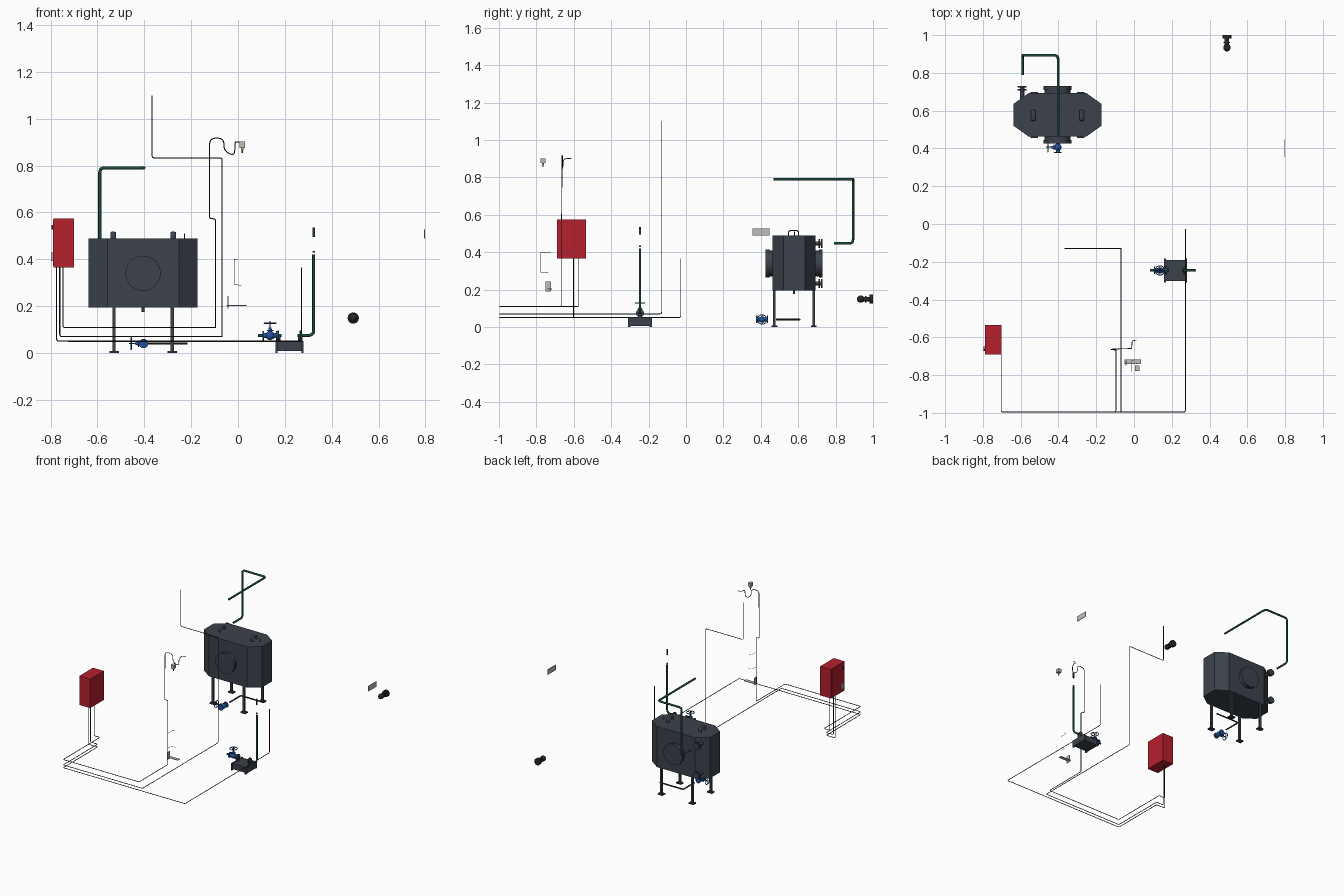
import bpy, bmesh, math
from mathutils import Vector, Matrix

if "Cube" in bpy.data.objects:
    bpy.data.objects.remove(bpy.data.objects["Cube"])

def material(name, rgb):
    m = bpy.data.materials.new(name)
    m.diffuse_color = (*rgb, 1)
    m.use_nodes = True
    m.node_tree.nodes["Principled BSDF"].inputs["Base Color"].default_value = m.diffuse_color
    return m

SLATE = material("slate", (0.045, 0.055, 0.072))
RED = material("red", (0.47, 0.014, 0.028))
GREEN = material("green", (0.012, 0.075, 0.045))
BLUE = material("blue", (0.015, 0.085, 0.33))
BLACK = material("black", (0.02, 0.02, 0.022))
BRASS = material("brass", (0.5, 0.35, 0.08))
GREY = material("light_grey", (0.5, 0.52, 0.54))
I = Matrix.Identity(4)

def smooth(o):
    bpy.ops.object.select_all(action='DESELECT')
    o.select_set(True)
    bpy.context.view_layer.objects.active = o
    bpy.ops.object.shade_smooth_by_angle(angle=math.radians(35))

def finish(bm, name, mat, round_=False):
    bmesh.ops.recalc_face_normals(bm, faces=bm.faces)
    me = bpy.data.meshes.new(name)
    bm.to_mesh(me)
    bm.free()
    o = bpy.data.objects.new(name, me)
    bpy.context.collection.objects.link(o)
    me.materials.append(mat)
    if round_:
        smooth(o)
    return o

def box(name, lo, hi, mat):
    lo, hi = Vector(lo), Vector(hi)
    bm = bmesh.new()
    bmesh.ops.create_cube(bm, size=1, matrix=Matrix.Translation((lo + hi) / 2) @ Matrix.Diagonal((*(hi - lo), 1)))
    return finish(bm, name, mat)

def cyl(name, a, b, r, mat, M=I, n=24, r2=None):
    a, b = M @ Vector(a), M @ Vector(b)
    d = b - a
    bm = bmesh.new()
    bmesh.ops.create_cone(bm, cap_ends=True, segments=n, radius1=r, radius2=r if r2 is None else r2, depth=d.length,
                          matrix=Matrix.Translation((a + b) / 2) @ d.to_track_quat('Z', 'Y').to_matrix().to_4x4())
    return finish(bm, name, mat, True)

def ball(name, c, r, mat, M=I, s=(1, 1, 1)):
    bm = bmesh.new()
    bmesh.ops.create_uvsphere(bm, u_segments=20, v_segments=12, radius=r,
                              matrix=M @ Matrix.Translation(c) @ Matrix.Diagonal((*s, 1)))
    return finish(bm, name, mat, True)

def pipe(name, pts, r, mat, bend=0.0, M=I, closed=False, res=3):
    """Tube along a path whose inner corners are rounded by the bend radius."""
    P = [M @ Vector(p) for p in pts]
    path = [P[0]]
    for p, c, q in zip(P, P[1:], P[2:]):
        if not bend:
            path.append(c)
            continue
        u, v = p - c, q - c
        k = min(bend, u.length * 0.49, v.length * 0.49)
        s, e = c + u.normalized() * k, c + v.normalized() * k
        for i in range(6):
            t = i / 5
            path.append(s * (1 - t) ** 2 + c * 2 * t * (1 - t) + e * t * t)
    path.append(P[-1])
    cu = bpy.data.curves.new(name, 'CURVE')
    cu.dimensions = '3D'
    cu.bevel_depth, cu.bevel_resolution, cu.use_fill_caps = r, res, True
    sp = cu.splines.new('POLY')
    sp.points.add(len(path) - 1)
    for w, p in zip(sp.points, path):
        w.co = (*p, 1)
    sp.use_cyclic_u = closed
    cu.materials.append(mat)
    o = bpy.data.objects.new(name, cu)
    bpy.context.collection.objects.link(o)
    bpy.ops.object.select_all(action='DESELECT')
    o.select_set(True)
    bpy.context.view_layer.objects.active = o
    bpy.ops.object.convert(target='MESH')
    smooth(o)
    return o

def valve(name, M):
    """Gate valve: local X is the pipe axis, local Z the stem."""
    ball(name + "_body", (0, 0, 0), 0.02, BLUE, M, (1, 0.85, 0.95))
    cyl(name + "_bore", (-0.03, 0, 0), (0.03, 0, 0), 0.011, BLUE, M)
    for s in (-1, 1):
        cyl(name + "_flange", (s * 0.026, 0, 0), (s * 0.032, 0, 0), 0.02, BLUE, M)
    cyl(name + "_bonnet", (0, 0, 0.01), (0, 0, 0.034), 0.01, BLUE, M, r2=0.006)
    cyl(name + "_bonnet_flange", (0, 0, 0.019), (0, 0, 0.024), 0.014, BLUE, M)
    cyl(name + "_stem", (0, 0, 0.03), (0, 0, 0.062), 0.0025, BLACK, M, 12)
    ring = [(0.025 * math.cos(i * math.pi / 12), 0.025 * math.sin(i * math.pi / 12), 0.053) for i in range(24)]
    pipe(name + "_wheel", ring, 0.0026, BLUE, M=M, closed=True)
    for i in (0, 6):
        cyl(name + "_spoke", ring[i], ring[i + 12], 0.0016, BLUE, M, 8)

# Tank: chamfered octagonal prism with rim lines
TX, TY = -0.405, 0.578
bm = bmesh.new()
oct_ = [(0.153, 0.115), (0.233, 0.058), (0.233, -0.058), (0.153, -0.115)]
oct_ += [(-x, -y) for x, y in oct_]
f = bm.faces.new([bm.verts.new((TX + x, TY + y, 0.194)) for x, y in oct_])
up = bmesh.ops.extrude_face_region(bm, geom=[f])
bmesh.ops.translate(bm, vec=(0, 0, 0.295), verts=[v for v in up['geom'] if isinstance(v, bmesh.types.BMVert)])
finish(bm, "tank_body", SLATE)
for s in (-1, 1):
    cyl("manway_neck", (TX, TY + s * 0.11, 0.34), (TX, TY + s * 0.14, 0.34), 0.069, SLATE, n=40)
    cyl("manway_cover", (TX, TY + s * 0.132, 0.34), (TX, TY + s * 0.152, 0.34), 0.075, SLATE, n=40)
    # Legs, feet and lifting handles
    x = TX + s * 0.124
    for y in (0.472, 0.683):
        box("leg", (x - 0.007, y - 0.007, 0.008), (x + 0.007, y + 0.007, 0.21), SLATE)
        box("foot", (x - 0.02, y - 0.016, 0), (x + 0.02, y + 0.016, 0.008), SLATE)
    h = pipe("lifting_handle", [(0, 0.549, 0.48), (0, 0.549, 0.515), (0, 0.601, 0.515), (0, 0.601, 0.48)],
             0.003, SLATE, 0.01)
    h.scale.x, h.location.x = 4, TX + s * 0.128
cyl("tank_drain_stub", (TX, TY, 0.175), (TX, TY, 0.2), 0.006, SLATE)
cyl("tank_vent_pin", (-0.228, 0.58, 0.485), (-0.228, 0.58, 0.511), 0.002, SLATE, n=10)
# Rear nozzles, upper and lower
for z in (0.447, 0.233):
    cyl("nozzle_neck", (-0.592, 0.65, z), (-0.592, 0.725, z), 0.011, SLATE)
    for y in (0.708, 0.722):
        cyl("nozzle_flange", (-0.592, y, z), (-0.592, y + 0.008, z), 0.024, SLATE)

# Green pipe over the tank
pipe("tank_inlet_pipe", [(-0.402, 0.468, 0.79), (-0.402, 0.893, 0.79), (-0.59, 0.893, 0.79),
                         (-0.59, 0.893, 0.447), (-0.59, 0.79, 0.447)], 0.0068, GREEN, 0.02, res=4)
# Drain pipe and valve at the tank foot
pipe("drain_pipe", [(-0.403, 0.48, 0.04), (-0.403, 0.607, 0.04), (-0.216, 0.607, 0.04)], 0.005, BLACK, 0.015)
valve("drain_valve", Matrix(((0, 0, -1, -0.403), (1, 0, 0, 0.407), (0, -1, 0, 0.04), (0, 0, 0, 1))))

# Control cabinet with door fittings on the left side
box("cabinet", (-0.788, -0.69, 0.365), (-0.701, -0.534, 0.575), RED)
box("cabinet_door", (-0.79, -0.684, 0.371), (-0.786, -0.54, 0.569), RED)
box("cabinet_lock", (-0.796, -0.672, 0.527), (-0.789, -0.66, 0.547), BLACK)
box("cabinet_control_box", (-0.798, -0.668, 0.392), (-0.789, -0.645, 0.428), GREY)

# Three conduits leaving the cabinet
W, E = -0.703, -0.996
pipe("pump_conduit", [(-0.774, -0.602, 0.37), (-0.774, -0.602, 0.05), (W, -0.602, 0.05), (W, E, 0.05),
                      (0.272, E, 0.05), (0.272, -0.028, 0.05), (0.272, -0.028, 0.365)], 0.0022, BLACK, 0.01, res=2)
pipe("riser_conduit", [(-0.761, -0.602, 0.37), (-0.761, -0.602, 0.07), (W, -0.602, 0.07), (W, E, 0.07),
                       (-0.068, E, 0.07), (-0.068, -0.13, 0.07), (-0.068, -0.13, 0.833),
                       (-0.367, -0.13, 0.833), (-0.367, -0.13, 1.1)], 0.0022, BLACK, 0.01, res=2)
pipe("sensor_conduit", [(-0.748, -0.576, 0.37), (-0.748, -0.576, 0.109), (W, -0.576, 0.109), (W, E, 0.109),
                        (-0.096, E, 0.109), (-0.096, -0.667, 0.109), (-0.096, -0.667, 0.573),
                        (-0.121, -0.665, 0.573), (-0.121, -0.663, 0.87)], 0.0022, BLACK, 0.01, res=2)
pipe("sensor_hose", [(-0.121, -0.663, 0.865), (-0.121, -0.663, 0.917), (-0.06, -0.66, 0.917), (-0.06, -0.66, 0.862),
                     (-0.015, -0.66, 0.84), (-0.012, -0.655, 0.9), (-0.01, -0.618, 0.9), (0.012, -0.615, 0.9)],
     0.0022, BLACK, 0.034, res=2)
# Small transmitter
box("transmitter_case", (0.006, -0.778, 0.876), (0.03, -0.75, 0.902), GREY)
cyl("transmitter_neck", (0.018, -0.764, 0.865), (0.018, -0.764, 0.878), 0.006, BRASS, n=12)
cyl("transmitter_tip", (0.018, -0.764, 0.854), (0.018, -0.764, 0.866), 0.003, BLACK, n=12)
# Bracket and wire
box("bracket_plate", (-0.05, -0.741, 0.201), (0.036, -0.717, 0.205), GREY)
box("bracket_upright", (-0.044, -0.75, 0.19), (-0.04, -0.722, 0.243), GREY)
pipe("sensor_wire", [(0, -0.723, 0.4), (-0.015, -0.725, 0.4), (-0.015, -0.78, 0.4), (-0.015, -0.78, 0.293),
                     (-0.015, -0.74, 0.293), (0.015, -0.738, 0.288)], 0.0011, GREY, 0.006, res=1)

# Pump block with end plates
PY = -0.246
box("pump_block", (0.168, PY - 0.056, 0.008), (0.272, PY + 0.056, 0.048), SLATE)
for x in (0.16, 0.271):
    for y in (PY - 0.064, PY + 0.05):
        box("pump_foot", (x, y, 0), (x + 0.009, y + 0.014, 0.05), SLATE)
    box("pump_end_plate", (x, PY - 0.06, 0.004), (x + 0.009, PY + 0.06, 0.05), SLATE)
for x in (0.172, 0.266):
    cyl("pump_port_flange", (x - 0.004, PY, 0.074), (x + 0.004, PY, 0.074), 0.021, SLATE)
    cyl("pump_port_neck", (x, PY, 0.045), (x, PY, 0.074), 0.01, SLATE)
cyl("pump_suction_pipe", (0.085, PY, 0.074), (0.185, PY, 0.074), 0.0065, GREEN)
valve("pump_valve", Matrix.Translation((0.137, PY, 0.074)))
pipe("pump_discharge_pipe", [(0.255, PY, 0.075), (0.323, PY, 0.075), (0.323, PY, 0.42)], 0.0065, GREEN, 0.022, res=4)
cyl("discharge_collar", (0.323, PY, 0.428), (0.323, PY, 0.435), 0.0055, GREEN)
cyl("discharge_upper_pipe", (0.323, PY, 0.494), (0.323, PY, 0.535), 0.0058, GREEN)

# Flanged ball fitting at the rear
FX, FZ = 0.492, 0.149
cyl("fitting_flange", (FX, 0.982, FZ), (FX, 1.0, FZ), 0.024, BLACK)
cyl("fitting_neck", (FX, 0.935, FZ), (FX, 0.985, FZ), 0.012, BLACK)
cyl("fitting_inner_flange", (FX, 0.958, FZ), (FX, 0.964, FZ), 0.017, BLACK)
ball("fitting_ball", (FX, 0.934, FZ), 0.019, BLACK, s=(1, 1.1, 1))

# Thin plate on the far right
box("wall_plate", (0.794, 0.356, 0.488), (0.798, 0.447, 0.526), GREY)
